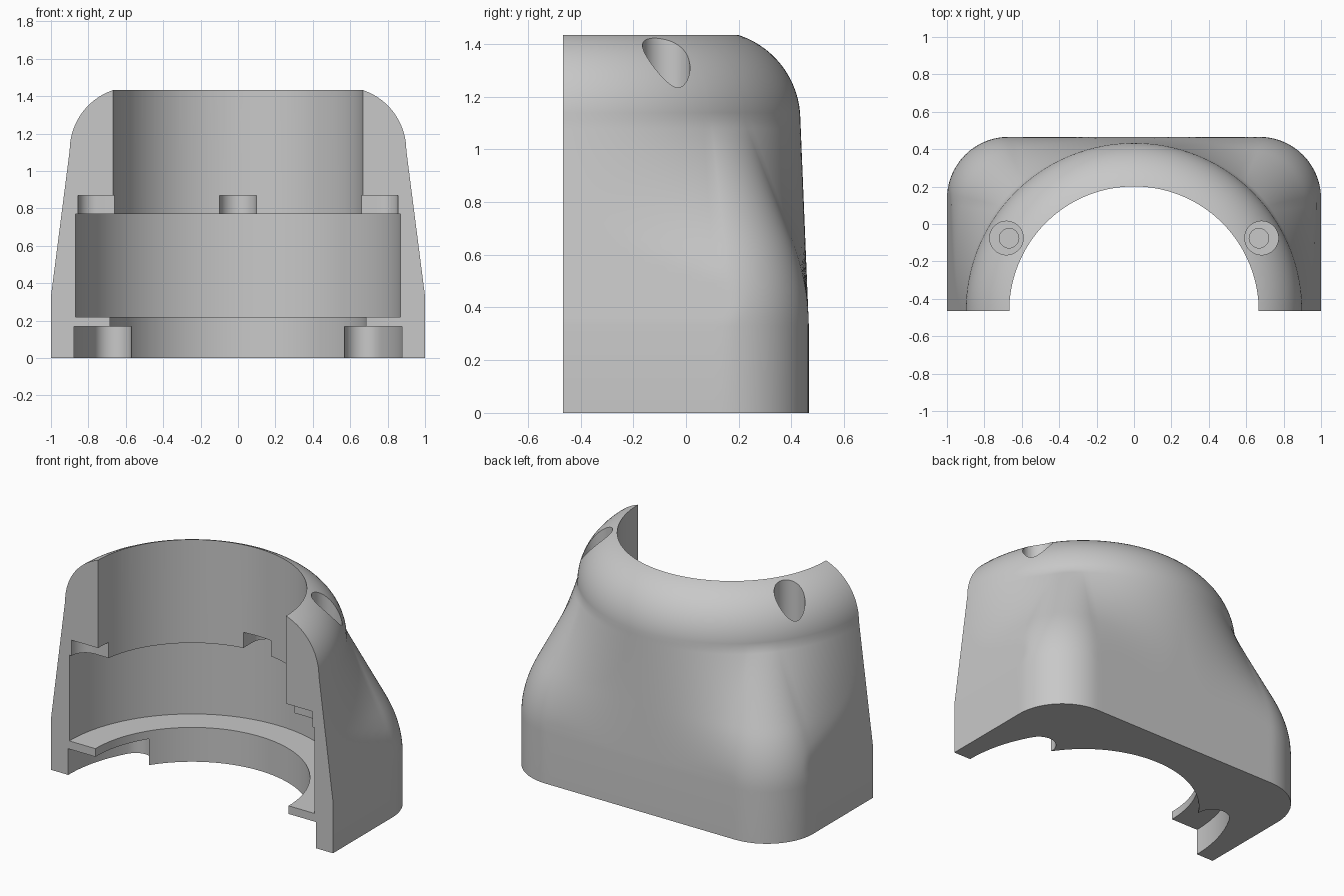
import bpy, bmesh
from math import sin, cos, pi, radians

if "Cube" in bpy.data.objects:
    bpy.data.objects.remove(bpy.data.objects["Cube"])

FRONT = -0.466          # plane of the open front; the bore axis lies on it
BASE_Z, NECK_Z = 0.33, 1.11
DEPTH, CORNER, NECK_R = 0.932, 0.33, 0.9
FLARE = 0.44            # share of the blend height used to curve out of the base

grey = bpy.data.materials.new("plain grey")
grey.use_nodes = True
grey.diffuse_color = (0.58, 0.58, 0.58, 1)
grey.node_tree.nodes["Principled BSDF"].inputs["Base Color"].default_value = (0.58, 0.58, 0.58, 1)


def loft(name, rings):
    """Closed solid through matching rings of (x, distance from front, z)."""
    bm = bmesh.new()
    rows = [[bm.verts.new((x, y + FRONT, z)) for x, y, z in ring] for ring in rings]
    n = len(rows[0])
    for low, high in zip(rows, rows[1:]):
        for i in range(n):
            j = (i + 1) % n
            bm.faces.new((low[i], low[j], high[j], high[i]))
    bm.faces.new(rows[0][::-1])
    bm.faces.new(rows[-1])
    bmesh.ops.recalc_face_normals(bm, faces=bm.faces)
    mesh = bpy.data.meshes.new(name)
    bm.to_mesh(mesh)
    bm.free()
    mesh.materials.append(grey)
    obj = bpy.data.objects.new(name, mesh)
    bpy.context.collection.objects.link(obj)
    return obj


def arc(cx, cy, r, a0, a1, steps):
    angles = [radians(a0 + (a1 - a0) * i / steps) for i in range(steps + 1)]
    return [(cx + r * cos(a), cy + r * sin(a)) for a in angles]


def prism(name, outline, z0, z1):
    return loft(name, [[(x, y, z) for x, y in outline] for z in (z0, z1)])


def cylinder(name, x, y, r, z0, z1, steps=48):
    return prism(name, arc(x, y, r, 0, 360, steps)[:-1], z0, z1)


# Half plan of the base, each point with its neck angle and corner weight
SIDE, BACK = DEPTH - CORNER, 1 - CORNER
RIDGE_START, RIDGE_END = radians(38), radians(50)
half = []
for i in range(20):
    u = i / 20
    half.append((1, SIDE * u, RIDGE_START * u, sin(u * pi / 2)))
for i, (x, y) in enumerate(arc(BACK, SIDE, CORNER, 0, 90, 20)):
    half.append((x, y, RIDGE_START + (RIDGE_END - RIDGE_START) * i / 20, 1))
for i in range(1, 21):
    u = i / 20
    half.append((BACK * (1 - u), DEPTH, RIDGE_END + (pi / 2 - RIDGE_END) * u, cos(u * pi / 2)))
plan = half + [(-x, y, pi - a, w) for x, y, a, w in half[-2::-1]]


def body_ring(t):
    """Blend base plan to neck circle; corners flare, flats keep straight drafts."""
    slope = 1 / (1 - FLARE / 2)
    flared = slope * (t * t / (2 * FLARE) if t < FLARE else t - FLARE / 2)
    width, depth = 1 - (1 - NECK_R) * t, DEPTH - (DEPTH - NECK_R) * t
    ring = []
    for x, y, a, w in plan:
        f = t + w * (flared - t)
        px = x + (NECK_R * cos(a) - x) * f
        py = y + (NECK_R * sin(a) - y) * f
        ring.append((max(-width, min(width, px)), min(depth, py),
                     BASE_Z + (NECK_Z - BASE_Z) * t))
    return ring


# Outer housing: rounded block blending into a half-round neck and shoulder
rings = [[(x, y, 0) for x, y, a, w in plan]] + [body_ring(i / 24) for i in range(25)]
for i in range(1, 17):
    b = radians(76 * i / 16)
    r = 0.56 + 0.34 * cos(b)
    rings.append([(r * cos(a), r * sin(a), NECK_Z + 0.34 * sin(b)) for x, y, a, w in plan])
housing = loft("housing", rings)

# Stepped bore
cutters = [
    cylinder("upper_bore", 0, 0, 0.667, 0.5, 1.6, 128),
    cylinder("wide_chamber", 0, 0, 0.87, 0.22, 0.77, 128),
    cylinder("lower_bore", 0, 0, 0.685, -0.1, 0.4, 128),
]

# Round-ended slots above the chamber, at the back and both sides
slot = [(0.4, -0.098)] + arc(0.757, 0, 0.098, -90, 90, 24) + [(0.4, 0.098)]
for turn in (0, 90, 180):
    c, s = cos(radians(turn)), sin(radians(turn))
    cutters.append(prism("slot", [(x * c - y * s, x * s + y * c) for x, y in slot], 0.7, 0.87))

# Mirrored round-ended pockets under the flange and stepped screw holes in the shoulder
pocket = arc(0, 0, 0.878, -10, 30, 24) + arc(0.672, 0.388, 0.102, 30, 210, 24)[1:]
pocket += arc(0, 0, 0.5, 30, -10, 8)
for side in (-1, 1):
    cutters += [
        prism("pocket", [(side * x, y) for x, y in pocket], -0.1, 0.168),
        cylinder("screw_head_hole", side * 0.682, 0.391, 0.09, 1.1, 1.6),
        cylinder("screw_hole", side * 0.668, 0.39, 0.052, 0.7, 1.2, 32),
    ]

bpy.ops.object.select_all(action='DESELECT')
bpy.context.view_layer.objects.active = housing
housing.select_set(True)
for cutter in cutters:
    mod = housing.modifiers.new("cut", 'BOOLEAN')
    mod.operation = 'DIFFERENCE'
    mod.solver = 'EXACT'
    mod.object = cutter
    bpy.ops.object.modifier_apply(modifier=mod.name)
    bpy.data.objects.remove(cutter)

bpy.ops.object.shade_smooth_by_angle(angle=radians(28))
